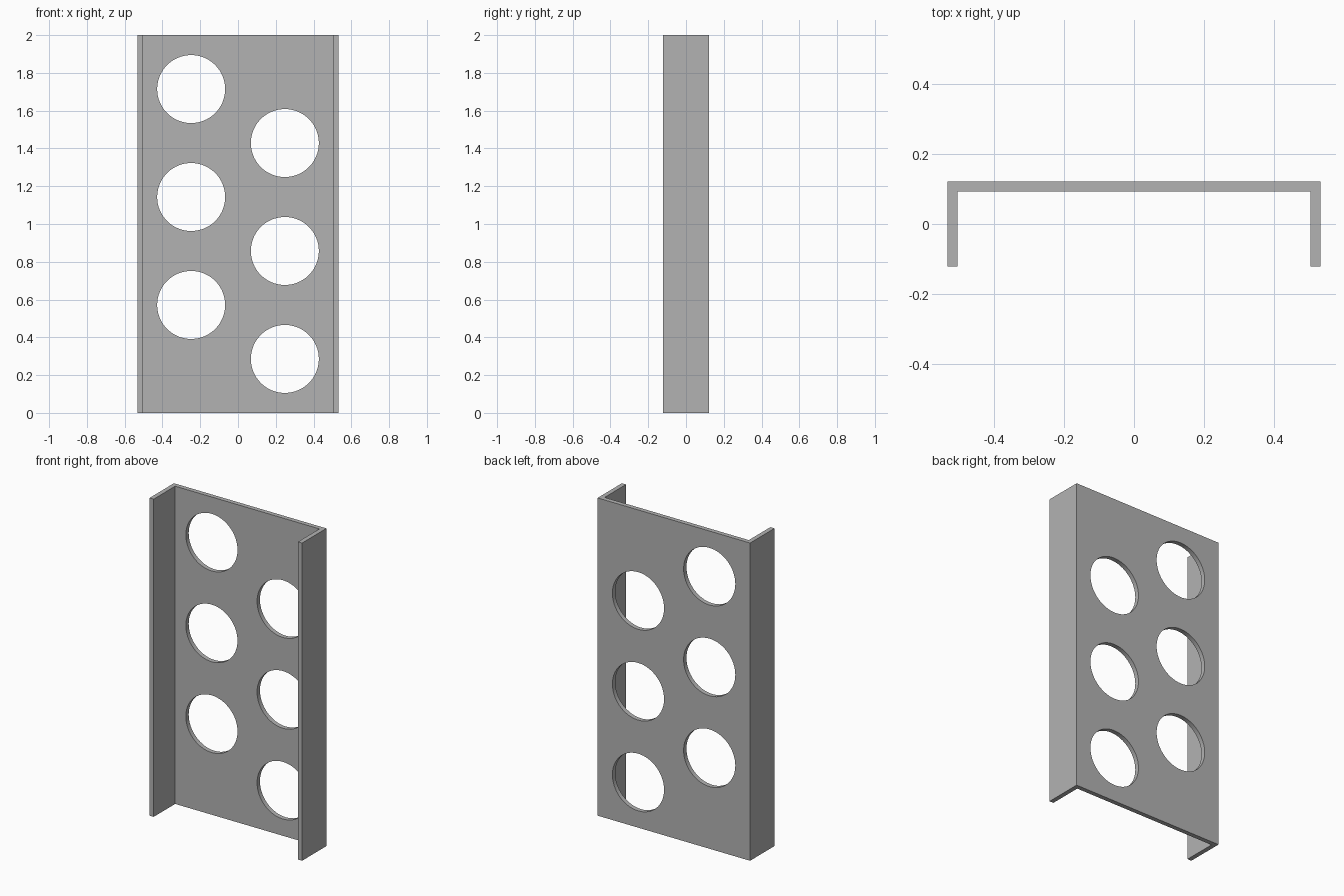
import bpy
import bmesh
import math
from mathutils import Matrix

cube = bpy.data.objects.get("Cube")
if cube:
    bpy.data.objects.remove(cube, do_unlink=True)

HALF_WIDTH, HALF_DEPTH, HEIGHT = 0.531, 0.121, 2.0
WALL = HEIGHT / 70
HOLE_RADIUS, HOLE_OFFSET, HOLE_COUNT = 0.18, 0.248, 6

# Plain grey metal
grey = bpy.data.materials.new("plain grey")
grey.use_nodes = True
colour = (0.45, 0.45, 0.45, 1)
grey.diffuse_color = colour
grey.node_tree.nodes["Principled BSDF"].inputs["Base Color"].default_value = colour


def add_object(name, bm):
    bmesh.ops.recalc_face_normals(bm, faces=bm.faces[:])
    mesh = bpy.data.meshes.new(name)
    bm.to_mesh(mesh)
    bm.free()
    mesh.materials.append(grey)
    obj = bpy.data.objects.new(name, mesh)
    bpy.context.collection.objects.link(obj)
    return obj


# U-shaped channel: half profile mirrored, then extruded upwards
inner = HALF_WIDTH - WALL
half = [(inner, HALF_DEPTH - WALL), (inner, -HALF_DEPTH),
        (HALF_WIDTH, -HALF_DEPTH), (HALF_WIDTH, HALF_DEPTH)]
profile = half + [(-x, y) for x, y in reversed(half)]
bm = bmesh.new()
base = bm.faces.new([bm.verts.new((x, y, 0)) for x, y in profile])
top = bmesh.ops.extrude_face_region(bm, geom=[base], use_keep_orig=True)["geom"]
bmesh.ops.translate(bm, vec=(0, 0, HEIGHT),
                    verts=[v for v in top if isinstance(v, bmesh.types.BMVert)])
channel = add_object("perforated_channel", bm)

# Staggered round holes through the back plate
bm = bmesh.new()
for i in range(HOLE_COUNT):
    side = 1 if i % 2 == 0 else -1
    centre = (side * HOLE_OFFSET, HALF_DEPTH, HEIGHT * (i + 1) / (HOLE_COUNT + 1))
    bmesh.ops.create_cone(bm, cap_ends=True, segments=64, depth=WALL * 4,
                          radius1=HOLE_RADIUS, radius2=HOLE_RADIUS,
                          matrix=Matrix.Translation(centre)
                          @ Matrix.Rotation(math.pi / 2, 4, 'X'))
cutter = add_object("hole_cutter", bm)
cutter.hide_render = True

cut = channel.modifiers.new("round holes", 'BOOLEAN')
cut.operation = 'DIFFERENCE'
cut.solver = 'EXACT'
cut.object = cutter

# Smooth hole walls with crisp edges
bpy.ops.object.select_all(action='DESELECT')
bpy.context.view_layer.objects.active = channel
channel.select_set(True)
bpy.ops.object.modifier_apply(modifier=cut.name)
bpy.data.objects.remove(cutter, do_unlink=True)
bpy.ops.object.shade_smooth_by_angle(angle=math.radians(30))
